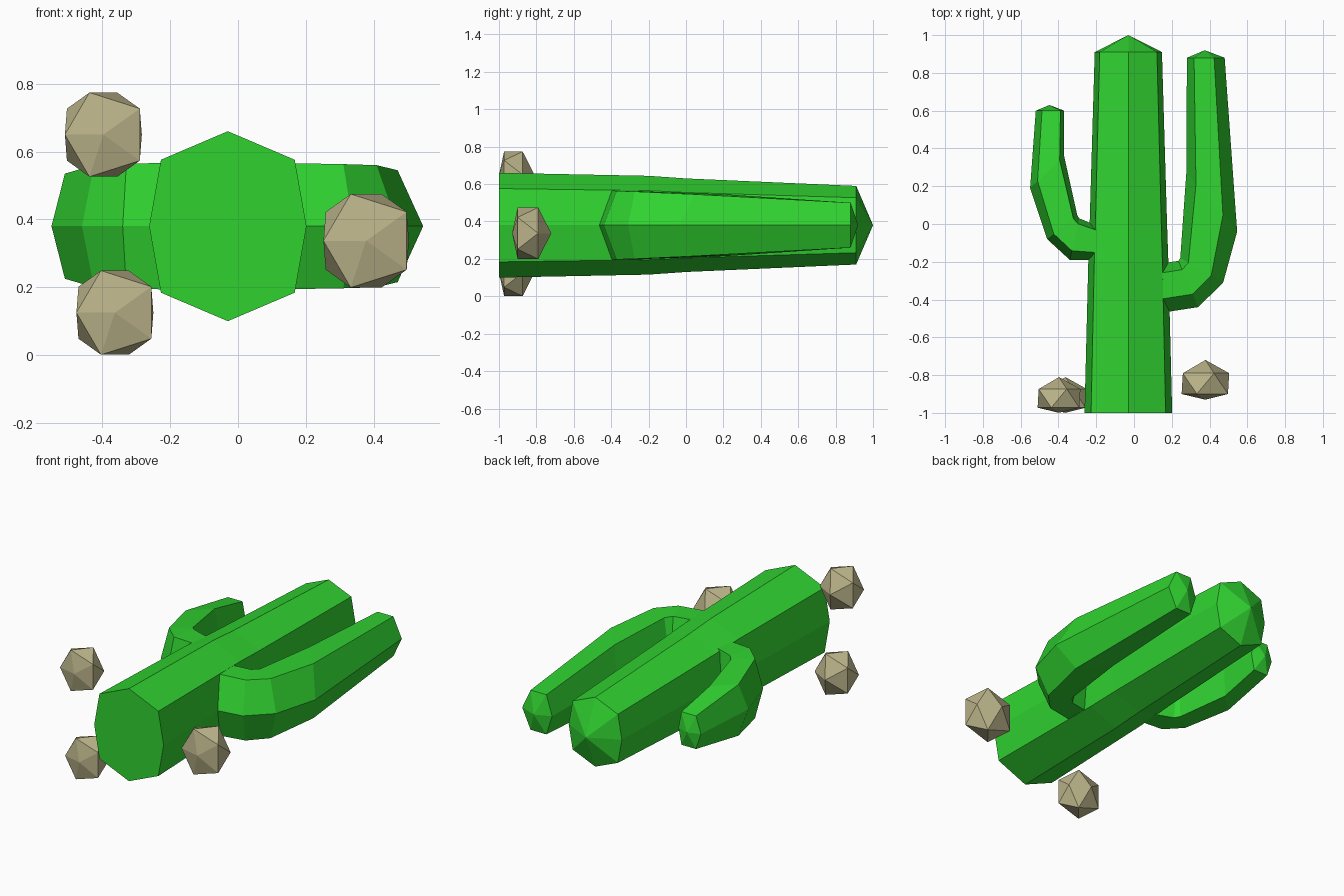
import bpy, bmesh
from mathutils import Vector

cube = bpy.data.objects.get("Cube")
if cube:
    bpy.data.objects.remove(cube)


def material(name, rgb):
    m = bpy.data.materials.new(name)
    m.use_nodes = True
    m.diffuse_color = (*rgb, 1)
    m.node_tree.nodes["Principled BSDF"].inputs["Base Color"].default_value = (*rgb, 1)
    return m


green = material("cactus green", (0.03, 0.65, 0.03))
tan = material("rock tan", (0.49, 0.45, 0.25))
MID = 0.38  # height of the cactus axis


def finish(name, bm, mat):
    bmesh.ops.recalc_face_normals(bm, faces=bm.faces)
    mesh = bpy.data.meshes.new(name)
    bm.to_mesh(mesh)
    bm.free()
    mesh.materials.append(mat)
    obj = bpy.data.objects.new(name, mesh)
    bpy.context.collection.objects.link(obj)


def loft(name, rings, tip):
    """Skin a list of rings, cap the first and close the last to a point."""
    bm = bmesh.new()
    loops = [[bm.verts.new(p) for p in ring] for ring in rings]
    n = len(loops[0])
    bm.faces.new(loops[0])
    for a, b in zip(loops, loops[1:]):
        for i in range(n):
            j = (i + 1) % n
            bm.faces.new((a[i], a[j], b[j], b[i]))
    end = bm.verts.new(tip)
    for i in range(n):
        bm.faces.new((loops[-1][i], loops[-1][(i + 1) % n], end))
    finish(name, bm, green)


# Trunk: tapering octagon along y
def octagon(y, w, h):
    s, t = 0.85 * w, 0.7 * h
    shape = [(w, 0), (s, t), (0, h), (-s, t), (-w, 0), (-s, -t), (0, -h), (s, -t)]
    return [(-0.03 + x, y, MID + z) for x, z in shape]


loft("trunk", [octagon(-1, 0.232, 0.28), octagon(-0.2, 0.212, 0.264),
               octagon(0, 0.205, 0.25), octagon(0.91, 0.178, 0.21)], (-0.03, 1, MID))


# Arms: bent hexagonal tubes, each ring given by inner ridge, outer ridge, half height
def hexagon(inner, outer, h, fi, fo):
    a, b = Vector((*inner, MID)), Vector((*outer, MID))
    p, q, up = a.lerp(b, fi), b.lerp(a, fo), Vector((0, 0, h))
    return [a, p + up, q + up, b, q - up, p - up]


def arm(name, stations, tip, fi, fo):
    loft(name, [hexagon(*s, fi, fo) for s in stations], (*tip, MID))


arm("left_arm", [((0.08, -0.22), (0.08, -0.48), 0.187),
                 ((0.235, -0.195), (0.34, -0.44), 0.183),
                 ((0.245, -0.18), (0.472, -0.31), 0.18),
                 ((0.277, 0.27), (0.546, -0.04), 0.165),
                 ((0.28, 0.88), (0.48, 0.88), 0.12)], (0.375, 0.92), 0.19, 0.28)
arm("right_arm", [((-0.12, -0.04), (-0.12, -0.19), 0.187),
                  ((-0.29, 0.03), (-0.34, -0.19), 0.185),
                  ((-0.30, 0.045), (-0.46, -0.08), 0.18),
                  ((-0.37, 0.36), (-0.55, 0.19), 0.155),
                  ((-0.37, 0.60), (-0.52, 0.60), 0.10)], (-0.447, 0.63), 0.13, 0.22)


# Rocks: squashed icosahedra with the pole along y
def rock(name, centre, size):
    bm = bmesh.new()
    bmesh.ops.create_icosphere(bm, subdivisions=1, radius=1)
    for v in bm.verts:
        x, y, z = v.co
        wide = max(-0.126, min(0.126, x * 0.165))
        deep = 0.105 * z if abs(z) > 0.9 else 0.123 * z - 0.02
        v.co = Vector(centre) + size * Vector((wide, deep, -0.162 * y))
    finish(name, bm, tan)


rock("left_rock", (0.378, -0.825, 0.337), 1)
rock("upper_right_rock", (-0.397, -0.905, 0.65), 0.9)
rock("lower_right_rock", (-0.363, -0.905, 0.125), 0.9)
